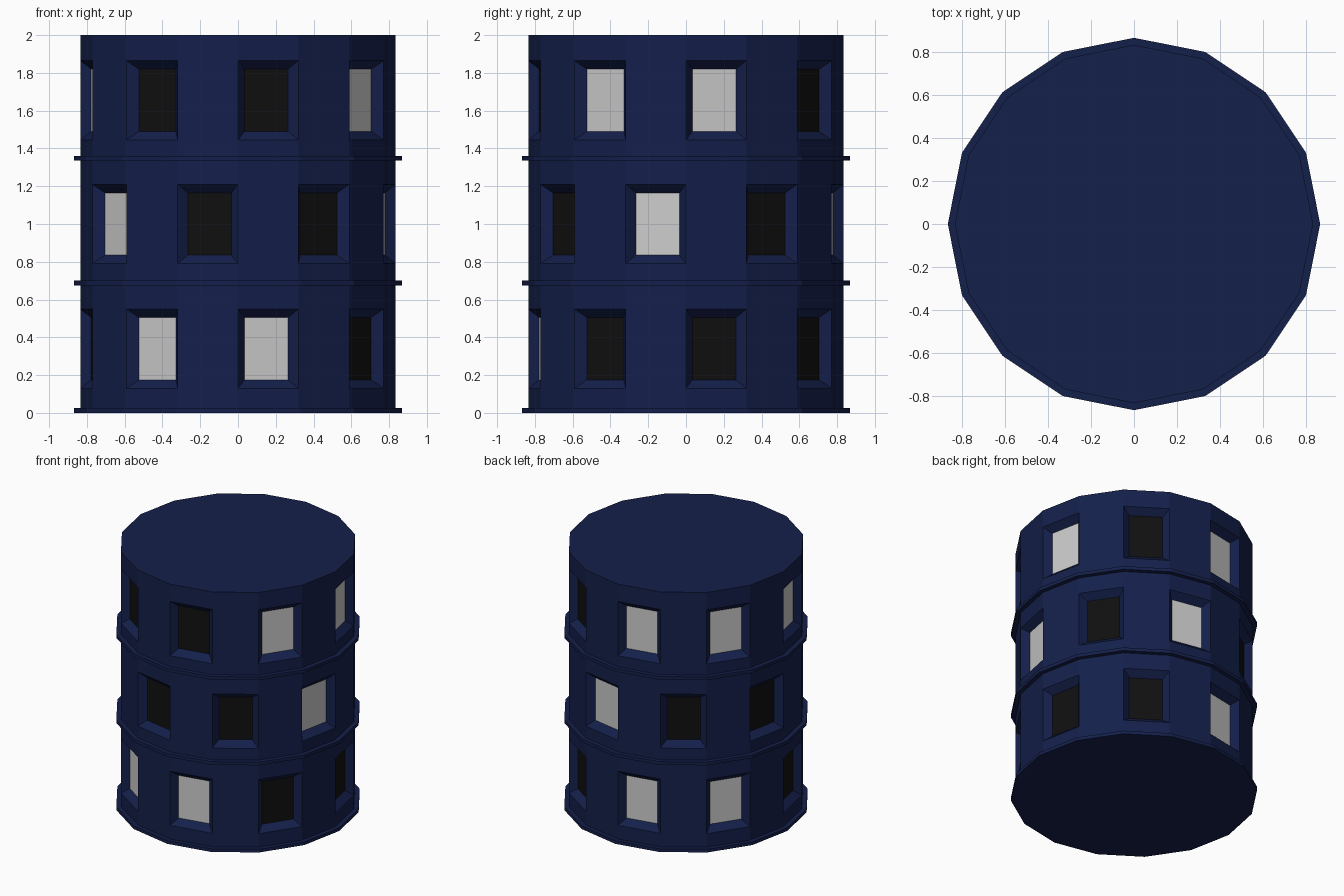
import bpy, bmesh, math

if "Cube" in bpy.data.objects:
    bpy.data.objects.remove(bpy.data.objects["Cube"])

SIDES = 16
R_BODY, R_BAND = 0.835, 0.868


def material(name, rgb):
    m = bpy.data.materials.new(name)
    m.diffuse_color = (*rgb, 1)
    m.use_nodes = True
    m.node_tree.nodes["Principled BSDF"].inputs["Base Color"].default_value = m.diffuse_color
    return m


navy = material("navy", (0.007, 0.014, 0.07))
lit = material("lit_pane", (0.8, 0.8, 0.8))
dark = material("dark_pane", (0.005, 0.005, 0.005))


def stacked_prism(bm, radius, heights):
    """Sixteen-sided capped prism; returns side faces as rows[level][side]."""
    rings = [[bm.verts.new((radius * math.cos(math.tau * i / SIDES),
                            radius * math.sin(math.tau * i / SIDES), z))
              for i in range(SIDES)] for z in heights]
    rows = [[bm.faces.new((a[i], a[(i + 1) % SIDES], b[(i + 1) % SIDES], b[i]))
             for i in range(SIDES)] for a, b in zip(rings, rings[1:])]
    bm.faces.new(rings[0][::-1])
    bm.faces.new(rings[-1])
    return rows


def finish(bm, name, mats):
    bm.normal_update()
    me = bpy.data.meshes.new(name)
    bm.to_mesh(me)
    bm.free()
    for m in mats:
        me.materials.append(m)
    ob = bpy.data.objects.new(name, me)
    bpy.context.collection.objects.link(ob)
    return ob


# Tower body with three staggered rows of recessed windows
bm = bmesh.new()
rows = stacked_prism(bm, R_BODY, [0, 0.13, 0.55, 0.79, 1.21, 1.445, 1.865, 2.0])
bm.normal_update()
# (window row, parity of the facets that hold windows, facets with dark panes)
layout = [(1, 0, {0, 2, 8, 14}), (3, 1, {1, 5, 7, 11, 13}), (5, 0, {2, 10, 12})]
panes = []
for level, parity, dark_sides in layout:
    for side in range(parity, SIDES, 2):
        panes.append((rows[level][side], 2 if side in dark_sides else 1))
bmesh.ops.inset_individual(bm, faces=[f for f, _ in panes], thickness=0.045,
                           depth=-0.05, use_even_offset=True)
for face, index in panes:
    face.material_index = index
finish(bm, "tower_body", [navy, lit, dark])

# Thin floor bands under each storey
for n, z in enumerate((0.0, 0.675, 1.335)):
    bm = bmesh.new()
    stacked_prism(bm, R_BAND, [z, z + 0.025])
    finish(bm, f"floor_band_{n + 1}", [navy])
